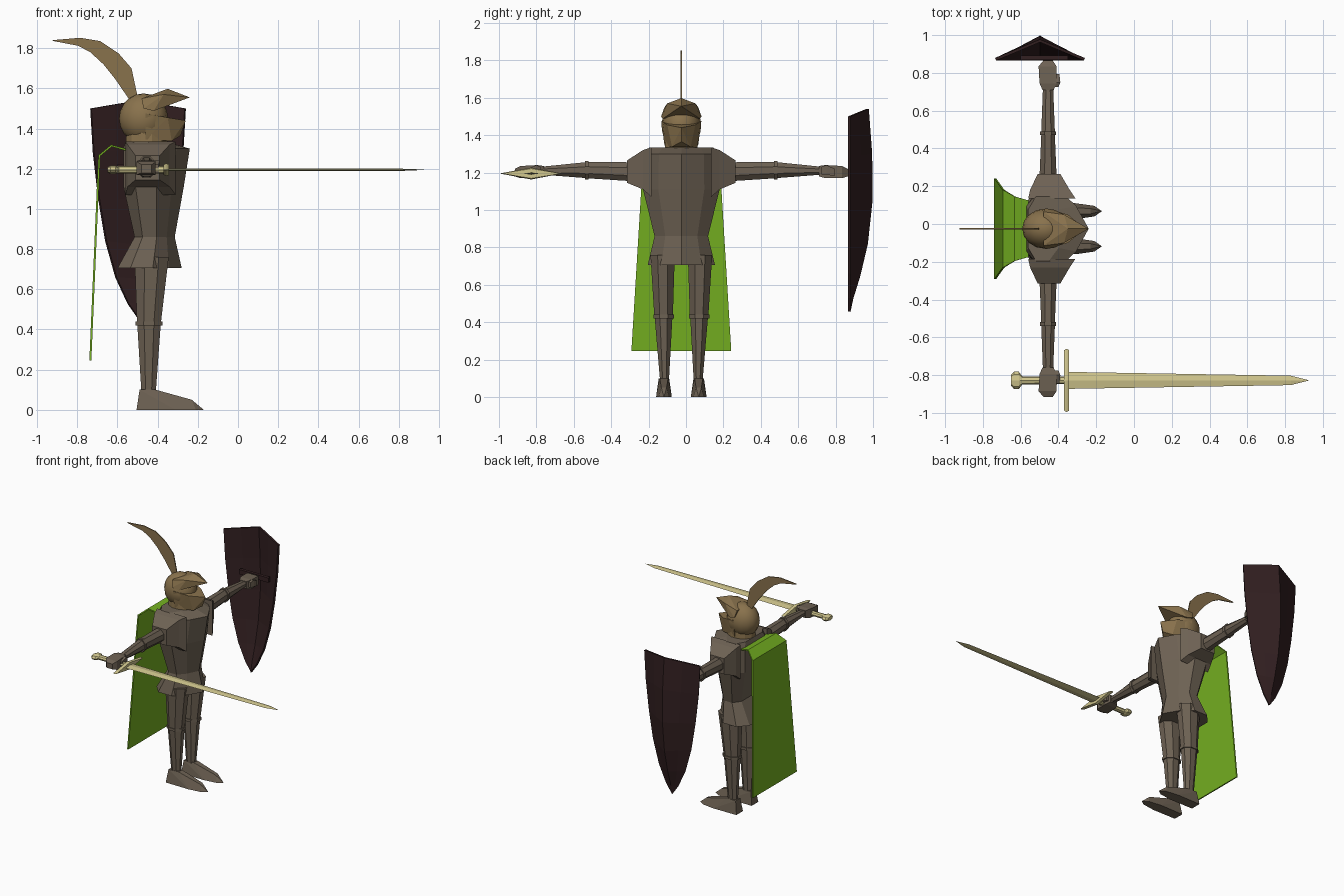
import bpy, bmesh
from math import sin, cos, pi

if "Cube" in bpy.data.objects:
    bpy.data.objects.remove(bpy.data.objects["Cube"])

CX, CY = -0.455, -0.025      # body axis
HAND_Z = 1.205


def material(name, rgb):
    m = bpy.data.materials.new(name)
    m.use_nodes = True
    m.diffuse_color = (*rgb, 1)
    m.node_tree.nodes["Principled BSDF"].inputs["Base Color"].default_value = (*rgb, 1)
    return m


STEEL = material("dull steel", (0.155, 0.122, 0.088))
BRONZE = material("bronze", (0.25, 0.168, 0.073))
BLADE = material("pale metal", (0.64, 0.57, 0.27))
WOOD = material("dark maroon", (0.032, 0.014, 0.015))
CLOTH = material("green cloth", (0.175, 0.43, 0.015))


def finish(name, bm, mat, thick=0):
    bmesh.ops.recalc_face_normals(bm, faces=bm.faces)
    me = bpy.data.meshes.new(name)
    bm.to_mesh(me)
    bm.free()
    me.materials.append(mat)
    ob = bpy.data.objects.new(name, me)
    bpy.context.collection.objects.link(ob)
    if thick:
        mod = ob.modifiers.new("thickness", "SOLIDIFY")
        mod.thickness, mod.offset = thick, 0
    return ob


def loft(name, rings, mat, closed=True, thick=0):
    """Skin a list of equal point rings; closed rings get end caps."""
    bm = bmesh.new()
    vs = [[bm.verts.new(p) for p in r] for r in rings]
    n = len(rings[0])
    for a, b in zip(vs, vs[1:]):
        for i in range(n if closed else n - 1):
            j = (i + 1) % n
            bm.faces.new((a[i], a[j], b[j], b[i]))
    if closed:
        bm.faces.new(vs[0])
        bm.faces.new(vs[-1])
    return finish(name, bm, mat, thick)


def hull(name, pts, mat):
    """Convex block; points (x, side, z) are mirrored across the body plane."""
    bm = bmesh.new()
    for x, y, z in pts:
        for s in ((1, -1) if y else (1,)):
            bm.verts.new((x, y * s, z))
    bmesh.ops.convex_hull(bm, input=bm.verts)
    return finish(name, bm, mat)


def oval(ru, rv, n=8):
    k = 1 / cos(pi / n)
    return [(ru * k * cos((i + .5) * 2 * pi / n), rv * k * sin((i + .5) * 2 * pi / n))
            for i in range(n)]


# Torso with ridged breastplate, waist and flared skirt
def body_ring(z, back, front, half):
    d = front - back
    side = [(back, .6 * half), (back + .2 * d, half), (back + .55 * d, half), (back + .8 * d, .6 * half)]
    pts = side + [(front, 0)] + [(x, -y) for x, y in reversed(side)]
    return [(x, CY + y, z) for x, y in pts]


loft("torso", [body_ring(*r) for r in (
    (0.705, -.60, -.28, .18), (0.86, -.515, -.315, .143), (1.11, -.57, -.27, .205),
    (1.30, -.57, -.24, .20), (1.335, -.56, -.36, .17))], STEEL)
loft("neck", [[(CX + u, CY + v, z) for u, v in oval(.095, .08)] for z in (1.31, 1.37)], STEEL)

for s, side in ((1, "left"), (-1, "right")):
    # Shoulder block tapering to the arm
    def box(y, x0, x1, z0, z1):
        return [(x, CY + s * y, z) for x, z in ((x0, z0), (x1, z0), (x1, z1), (x0, z1))]
    loft(side + "_shoulder", [box(.16, -.56, -.31, 1.07, 1.335), box(.205, -.55, -.34, 1.11, 1.32),
                              box(.29, -.51, -.39, 1.145, 1.265)], STEEL)

    # Arm with raised elbow ring
    arm = [(.28, .045, .05, 1.205), (.495, .036, .044, 1.213), (.495, .043, .05, 1.213),
           (.515, .043, .05, 1.213), (.515, .036, .042, 1.213), (.75, .027, .021, 1.21)]
    loft(side + "_arm", [[(CX + u, CY + s * y, z + v) for u, v in oval(ru, rv)]
                         for y, ru, rv, z in arm], STEEL)
    loft(side + "_hand", [box(.735, -.485, -.425, 1.18, 1.235), box(.77, -.50, -.41, 1.17, 1.24),
                          box(.86, -.505, -.41, 1.17, 1.235), box(.89, -.48, -.43, 1.18, 1.22)], STEEL)
    loft(side + "_thumb", [box(.75, -.43, -.40, 1.19, 1.23), box(.775, -.43, -.39, 1.19, 1.24),
                           box(.82, -.43, -.395, 1.18, 1.22)], STEEL)

    # Leg with raised knee ring
    leg = [(.76, -.43, .10, .085, .065), (.44, -.443, .095, .06, .05), (.44, -.443, .095, .066, .055),
           (.42, -.443, .095, .066, .055), (.42, -.443, .095, .058, .047), (.09, -.445, .09, .036, .024)]
    loft(side + "_leg", [[(x + u, CY + s * y + v, z) for u, v in oval(ru, rv)]
                         for z, x, y, ru, rv in leg], STEEL)
    foot = hull(side + "_foot", [(-.505, .04, 0), (-.49, .028, .1), (-.41, .022, .1), (-.31, .042, 0),
                                 (-.23, .014, .05), (-.21, .028, 0), (-.17, 0, 0)], STEEL)
    foot.location.y = CY + s * .093

# Helmet dome
bm = bmesh.new()
bmesh.ops.create_uvsphere(bm, u_segments=16, v_segments=10, radius=1)
for v in bm.verts:
    v.co = (-.47 + .122 * v.co.x, CY + .106 * v.co.y, 1.45 + .125 * v.co.z)
helmet = finish("helmet", bm, BRONZE)
bpy.context.view_layer.objects.active = helmet
helmet.select_set(True)
bpy.ops.object.shade_smooth_by_angle()

# Pointed visor, chin guard and collar of the helmet
visor = hull("visor", [(-.24, 0, 1.555), (-.35, 0, 1.598), (-.37, .075, 1.57), (-.48, .09, 1.55),
                       (-.47, .108, 1.50), (-.42, .10, 1.488)], BRONZE)
chin = hull("chin_guard", [(-.26, 0, 1.44), (-.285, 0, 1.365), (-.33, .05, 1.338), (-.35, .075, 1.455),
                           (-.46, .107, 1.475), (-.46, .09, 1.345)], BRONZE)
for ob in (visor, chin):
    ob.location.y = CY
loft("helmet_collar", [[(-.455 + r * u, CY + r * v, z) for u, v in oval(.1, .085, 12)]
                       for z, r in ((1.335, 1.03), (1.38, 1))], BRONZE)

# Flat plume: upper edge paired with lower edge
upper = [(-.925, 1.84), (-.785, 1.852), (-.685, 1.835), (-.595, 1.775), (-.53, 1.70), (-.50, 1.56)]
lower = [(-.92, 1.836), (-.795, 1.812), (-.735, 1.78), (-.67, 1.72), (-.61, 1.645), (-.545, 1.55)]
loft("plume", [[(x, CY, z) for x, z in pair] for pair in zip(upper, lower)], BRONZE, False, .008)

# Cape hanging from the shoulders
cape = [(-.56, .15, 1.295), (-.63, .17, 1.315), (-.69, .205, 1.265), (-.698, .215, 1.1), (-.735, .267, .245)]
loft("cape", [[(x, CY - w, z), (x, CY + w, z)] for x, w, z in cape], CLOTH, False, .01)

# Ridged shield: half width, edge height, ridge depth, ridge height
rows = [(.235, 1.50, .970, 1.54), (.222, 1.28, .988, 1.30), (.195, 1.05, .990, 1.05),
        (.16, .84, .965, .82), (.11, .66, .925, .65), (.05, .53, .888, .53), (.002, .46, .872, .457)]
loft("shield", [[(-.4975 + k * w, .872 + (ridge - .872) * (1 - abs(k)), ze + (zr - ze) * (1 - abs(k)))
                 for k in (-1, -.5, 0, .5, 1)] for w, ze, ridge, zr in rows], WOOD, False, .015)
loft("shield_grip", [[(x, .88 + u, HAND_Z + v) for u, v in oval(.012, .018, 4)]
                     for x in (-.60, -.35)], WOOD)


# Sword lying along x: rings of (x, half width, half height)
def sword_part(name, rings, n):
    loft(name, [[(x, -.828 + hw * cos(i * 2 * pi / n), 1.195 + hh * sin(i * 2 * pi / n))
                 for i in range(n)] for x, hw, hh in rings], BLADE)


sword_part("blade", [(-.36, .045, .007), (.83, .025, .005), (.925, .001, .001)], 4)
sword_part("sword_grip", [(-.61, .022, .018), (-.36, .02, .018)], 8)
sword_part("pommel", [(-.65, .03, .014), (-.635, .046, .02), (-.61, .046, .02), (-.59, .02, .014)], 8)
sword_part("crossguard", [(-.37, .16, .026), (-.357, .168, .032), (-.344, .16, .026)], 4)
